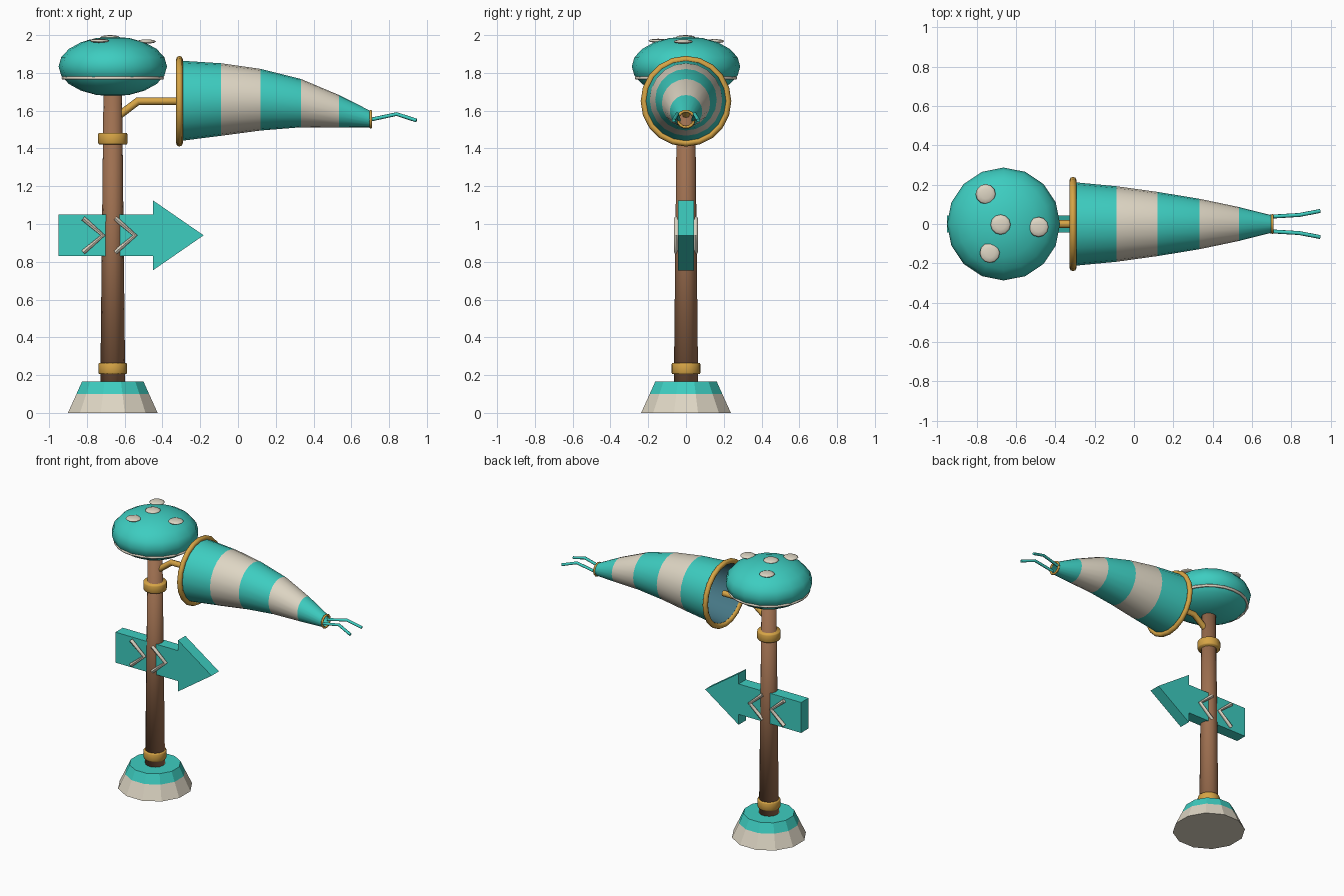
import bpy, bmesh, math
from mathutils import Vector

if "Cube" in bpy.data.objects:
    bpy.data.objects.remove(bpy.data.objects["Cube"])

PX = -0.663  # x of the pole axis


def material(name, rgb):
    m = bpy.data.materials.new(name)
    m.diffuse_color = (*rgb, 1)
    m.use_nodes = True
    m.node_tree.nodes["Principled BSDF"].inputs["Base Color"].default_value = m.diffuse_color
    return m


TEAL = material("teal", (0.047, 0.61, 0.53))
CREAM = material("cream", (0.73, 0.67, 0.55))
GOLD = material("gold", (0.67, 0.37, 0.06))
BROWN = material("brown", (0.34, 0.16, 0.08))
SLATE = material("slate", (0.06, 0.18, 0.23))


def finish(name, bm, mats, smooth=True, angle=None):
    bmesh.ops.recalc_face_normals(bm, faces=bm.faces)
    me = bpy.data.meshes.new(name)
    bm.to_mesh(me)
    bm.free()
    ob = bpy.data.objects.new(name, me)
    bpy.context.collection.objects.link(ob)
    for m in mats:
        me.materials.append(m)
    if smooth:
        for p in me.polygons:
            p.use_smooth = True
    if angle:
        bpy.ops.object.select_all(action='DESELECT')
        ob.select_set(True)
        bpy.context.view_layer.objects.active = ob
        bpy.ops.object.shade_smooth_by_angle(angle=math.radians(angle))
    return ob


def loft(name, rings, mats, band_mats=None, sides=16, axis='z', turn=0.0,
         caps=True, closed=False, smooth=True, angle=None):
    """Join circles given as (centre, radius), lying across the axis."""
    bm = bmesh.new()
    rows = []
    for c, r in rings:
        row = []
        for i in range(sides):
            a = 2 * math.pi * i / sides + turn
            u, v = r * math.cos(a), r * math.sin(a)
            off = (u, v, 0) if axis == 'z' else (0, u, v)
            row.append(bm.verts.new(Vector(c) + Vector(off)))
        rows.append(row)
    count = len(rows) if closed else len(rows) - 1
    for k in range(count):
        a, b = rows[k], rows[(k + 1) % len(rows)]
        for i in range(sides):
            j = (i + 1) % sides
            f = bm.faces.new((a[i], a[j], b[j], b[i]))
            f.material_index = band_mats[k] if band_mats else 0
    if caps:
        bm.faces.new(rows[0]).material_index = band_mats[0] if band_mats else 0
        bm.faces.new(rows[-1]).material_index = band_mats[-1] if band_mats else 0
    return finish(name, bm, mats, smooth, angle)


def hoop(name, centre, major, minor, mat, axis, sides=20, seg=8):
    c = Vector(centre)
    d = Vector((0, 0, 1)) if axis == 'z' else Vector((1, 0, 0))
    rings = []
    for k in range(seg):
        t = 2 * math.pi * k / seg
        rings.append((c + d * minor * math.sin(t), major + minor * math.cos(t)))
    return loft(name, rings, [mat], sides=sides, axis=axis, caps=False, closed=True)


def tube(name, pts, radius, mat):
    cu = bpy.data.curves.new(name, 'CURVE')
    cu.dimensions = '3D'
    cu.bevel_depth = radius
    cu.bevel_resolution = 2
    cu.use_fill_caps = True
    sp = cu.splines.new('POLY')
    sp.points.add(len(pts) - 1)
    for p, co in zip(sp.points, pts):
        p.co = (*co, 1)
    cu.materials.append(mat)
    ob = bpy.data.objects.new(name, cu)
    bpy.context.collection.objects.link(ob)
    bpy.ops.object.select_all(action='DESELECT')
    ob.select_set(True)
    bpy.context.view_layer.objects.active = ob
    bpy.ops.object.convert(target='MESH')
    bpy.ops.object.shade_smooth_by_angle(angle=math.radians(50))


def ellipsoid(name, centre, r, h, mat, seg, rings):
    bm = bmesh.new()
    bmesh.ops.create_uvsphere(bm, u_segments=seg, v_segments=rings, radius=1)
    bmesh.ops.scale(bm, vec=(r, r, h), verts=bm.verts)
    bmesh.ops.translate(bm, vec=centre, verts=bm.verts)
    finish(name, bm, [mat])


# faceted base: cream skirt with a teal upper band
loft("base", [((PX, 0, 0), 0.246), ((PX, 0, 0.10), 0.199), ((PX, 0, 0.165), 0.169)],
     [CREAM, TEAL], [0, 1], sides=12, turn=math.pi / 12, smooth=False)

# tapering pole and its two collars
loft("pole", [((PX, 0, 0.15), 0.066), ((PX, 0, 1.72), 0.049)], [BROWN], sides=14)
for name, z, r in (("lower_collar", 0.235, 0.076), ("upper_collar", 1.452, 0.078)):
    loft(name, [((PX, 0, z - 0.03), r - 0.004), ((PX, 0, z - 0.022), r),
                ((PX, 0, z + 0.022), r), ((PX, 0, z + 0.03), r - 0.004)], [GOLD], sides=16)

# rounded cap with trim line and spots
ellipsoid("cap", (PX, 0, 1.834), 0.287, 0.158, TEAL, 16, 10)
hoop("cap_trim", (PX, 0, 1.773), 0.262, 0.010, CREAM, 'z', sides=24, seg=6)
for x, y, z in ((-0.754, 0.152, 1.968), (-0.678, -0.003, 1.989),
                (-0.485, -0.015, 1.966), (-0.733, -0.147, 1.970)):
    ellipsoid("cap_spot", (x, y, z), 0.051, 0.011, CREAM, 12, 6)

# arm carrying the mouth hoop
tube("arm", [(-0.65, 0, 1.56), (-0.53, 0, 1.65), (-0.30, 0, 1.65)], 0.021, GOLD)
hoop("mouth_hoop", (-0.31, 0, 1.65), 0.222, 0.018, GOLD, 'x', sides=20)

# drooping striped sock, open at both ends, with a thin lining
sock = [(-0.31, 1.652, 0.213), (-0.09, 1.659, 0.192), (0.12, 1.658, 0.163),
        (0.333, 1.640, 0.128), (0.534, 1.597, 0.086), (0.703, 1.555, 0.043)]
outer = [((x, 0, z), r) for x, z, r in sock]
inner = [((x, 0, z), r - 0.008) for x, z, r in reversed(sock)]
loft("sock", outer + inner, [TEAL, CREAM, SLATE],
     [0, 1, 0, 1, 0, 0, 0, 0, 0, 0, 2, 2], sides=20, axis='x',
     caps=False, closed=True, angle=40)
hoop("tail_hoop", (0.703, 0, 1.555), 0.043, 0.008, GOLD, 'x', sides=14, seg=6)

# tail streamers
for s in (-1, 1):
    tube("streamer", [(0.69, s * 0.037, 1.55), (0.84, s * 0.046, 1.582),
                      (0.945, s * 0.066, 1.548)], 0.010, TEAL)

# arrow board
bm = bmesh.new()
outline = [(-0.95, 0.83), (-0.45, 0.83), (-0.45, 0.755), (-0.182, 0.94),
           (-0.45, 1.125), (-0.45, 1.05), (-0.95, 1.05)]
face = bm.faces.new([bm.verts.new((x, -0.042, z)) for x, z in outline])
ext = bmesh.ops.extrude_face_region(bm, geom=[face])
bmesh.ops.translate(bm, vec=(0, 0.084, 0),
                    verts=[g for g in ext['geom'] if isinstance(g, bmesh.types.BMVert)])
finish("arrow_board", bm, [TEAL], smooth=False)

# chevrons on both sides of the board
for s in (-1, 1):
    for x in (-0.82, -0.65):
        tube("chevron", [(x, s * 0.05, 1.03), (x + 0.105, s * 0.05, 0.94),
                         (x, s * 0.05, 0.85)], 0.013, CREAM)
